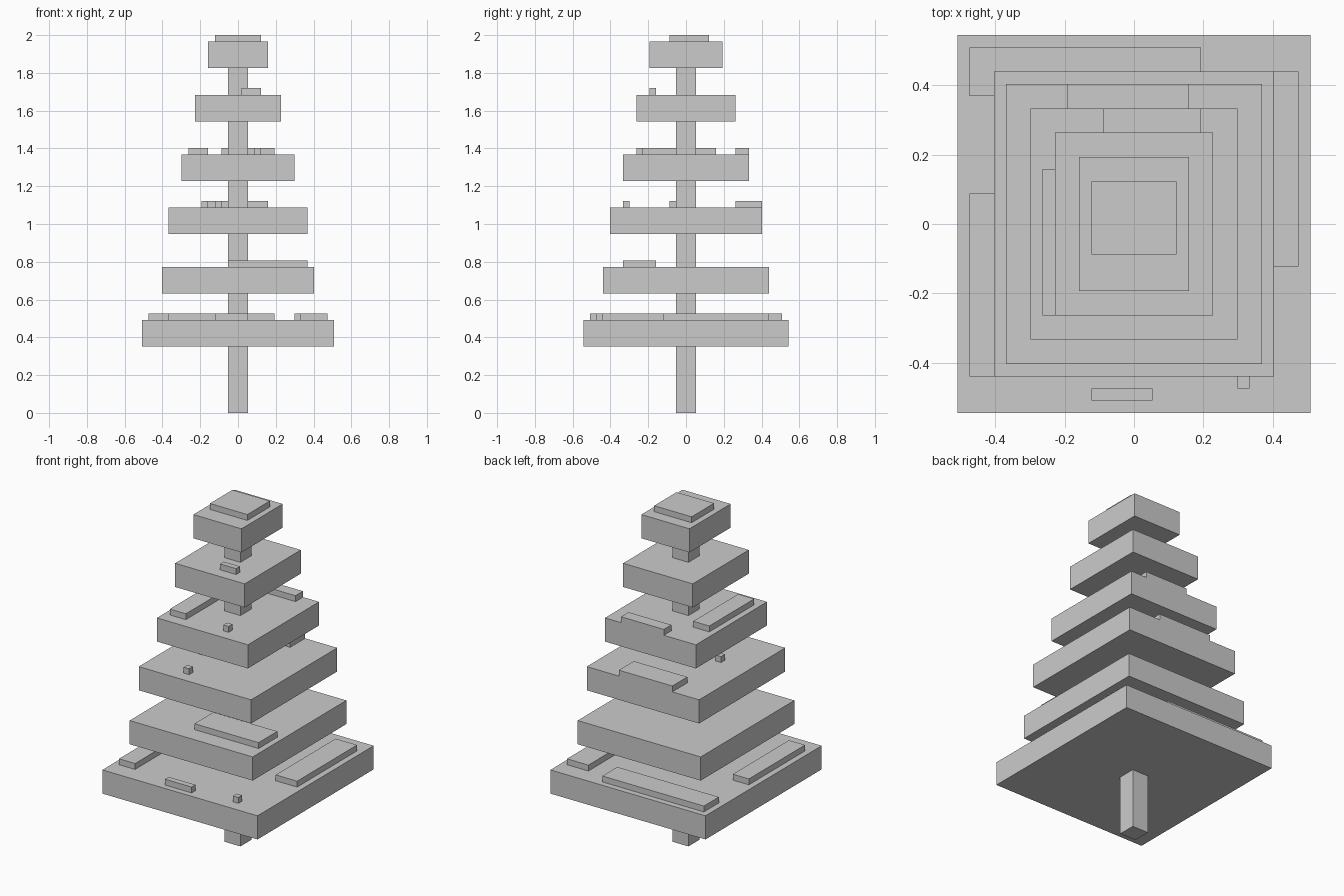
import bpy
import bmesh

cube = bpy.data.objects.get("Cube")
if cube:
    bpy.data.objects.remove(cube, do_unlink=True)

U = 2 / 57  # one block unit

grey = bpy.data.materials.new("plain grey")
grey.use_nodes = True
colour = (0.6, 0.6, 0.6, 1)
grey.diffuse_color = colour
grey.node_tree.nodes["Principled BSDF"].inputs["Base Color"].default_value = colour


def block(name, x0, x1, y0, y1, z0, z1):
    """Box between the given limits, in block units."""
    low, high = (x0, y0, z0), (x1, y1, z1)
    bm = bmesh.new()
    bmesh.ops.create_cube(bm, size=1)
    for v in bm.verts:
        v.co = [U * (a + (b - a) * (c + 0.5)) for a, b, c in zip(low, high, v.co)]
    mesh = bpy.data.meshes.new(name)
    bm.to_mesh(mesh)
    bm.free()
    mesh.materials.append(grey)
    obj = bpy.data.objects.new(name, mesh)
    bpy.context.collection.objects.link(obj)


# Trunk
block("trunk", -1.5, 1.5, -1.5, 1.5, 0, 52)

# Branch tiers: half width, base height, snow patches (x0, x1, y0, y1)
tiers = [
    (14.5, 10, [(-13.5, 5.5, 10.5, 14.5), (9.5, 13.5, -3.5, 12.5),
                (-13.5, -10.5, -12.5, 2.5), (-3.5, 1.5, -14.5, -13.5),
                (8.5, 9.5, -13.5, -12.5)]),
    (11.5, 18, [(-1.5, 10.5, -9.5, -4.5)]),
    (10.5, 27, [(-5.5, 4.5, 7.5, 11.5), (-3.5, -2.5, -9.5, -8.5),
                (-5.5, -4.5, -2.5, -1.5)]),
    (8.5, 35, [(-2.5, 5.5, 7.5, 9.5), (-7.5, -4.5, -7.5, 4.5),
               (2.5, 3.5, -7.5, -6.5)]),
    (6.5, 44, [(0.5, 3.5, -5.5, -4.5)]),
    (4.5, 52, [(-3.5, 3.5, -2.5, 3.5)]),
]
for i, (half, base, patches) in enumerate(tiers, 1):
    block(f"branch_tier_{i}", -half, half, -half - 1, half + 1, base, base + 4)
    for j, patch in enumerate(patches, 1):
        block(f"snow_patch_{i}_{j}", *patch, base + 4, base + 5)
